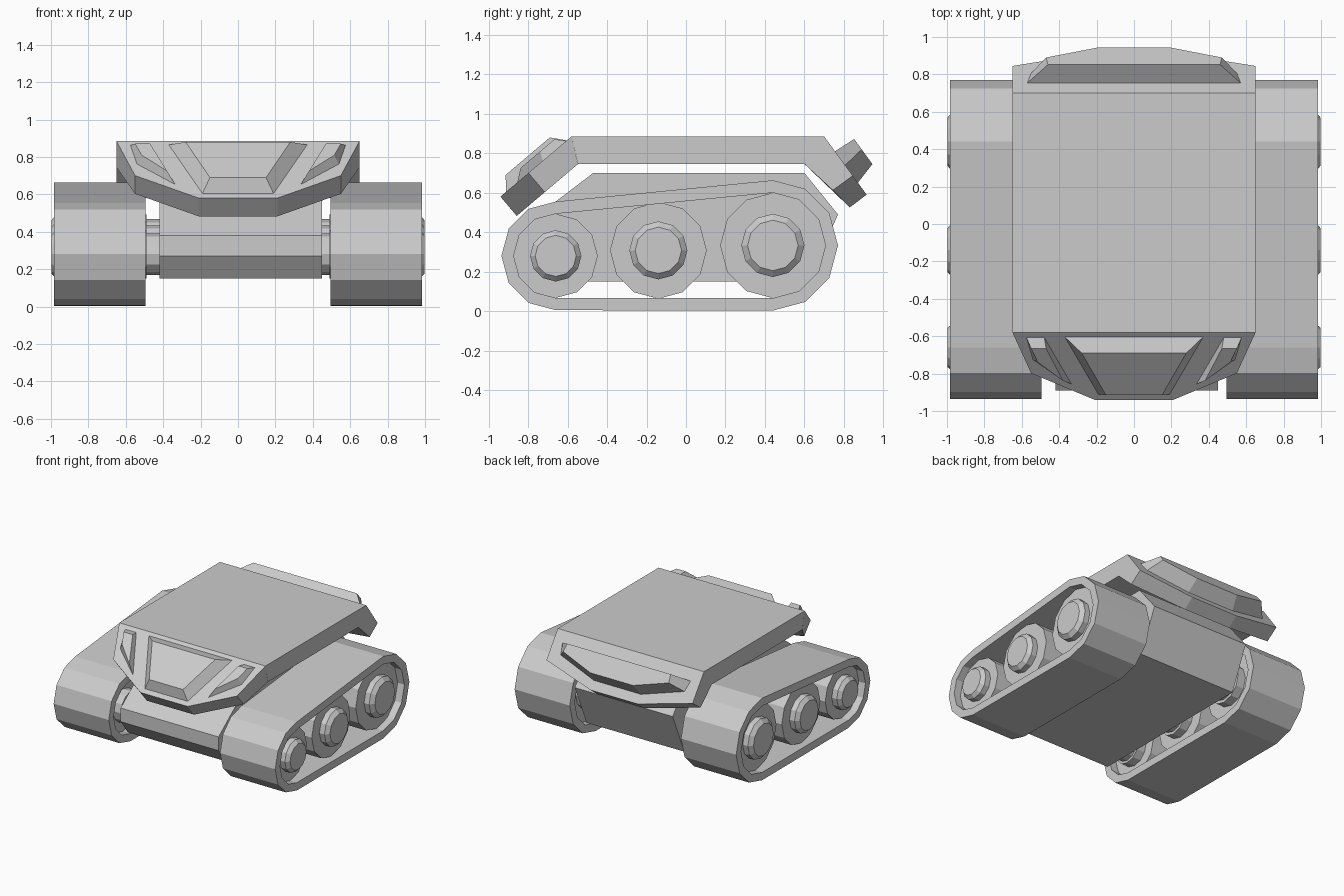
import bpy, bmesh
from math import sin, cos, radians

cube = bpy.data.objects.get("Cube")
if cube:
    bpy.data.objects.remove(cube, do_unlink=True)

grey = bpy.data.materials.new("plain grey")
grey.use_nodes = True
grey.diffuse_color = (0.6, 0.6, 0.6, 1)
grey.node_tree.nodes["Principled BSDF"].inputs["Base Color"].default_value = (0.6, 0.6, 0.6, 1)


def skin(name, loops, closed=False):
    """Bridge matching loops of points; cap the ends unless the chain is closed."""
    bm = bmesh.new()
    rings = [[bm.verts.new(p) for p in loop] for loop in loops]
    pairs = list(zip(rings, rings[1:]))
    if closed:
        pairs.append((rings[-1], rings[0]))
    else:
        bm.faces.new(rings[0])
        bm.faces.new(rings[-1])
    for a, b in pairs:
        for i in range(len(a)):
            j = (i + 1) % len(a)
            bm.faces.new((a[i], a[j], b[j], b[i]))
    bmesh.ops.recalc_face_normals(bm, faces=bm.faces)
    mesh = bpy.data.meshes.new(name)
    bm.to_mesh(mesh)
    bm.free()
    mesh.materials.append(grey)
    obj = bpy.data.objects.new(name, mesh)
    bpy.context.collection.objects.link(obj)
    return obj


def arc(y, z, r, start, end):
    """Points on a twelve-sided circle in the side plane."""
    return [(y + r * cos(radians(a)), z + r * sin(radians(a)))
            for a in range(start, end + 1, 30)]


def at_x(x, points):
    return [(x, y, z) for y, z in points]


def mirrored(half):
    """Complete a symmetric outline given on the +x side."""
    return half + [(-x, s, h) for x, s, h in reversed(half)]


def on_plate(origin, down, points):
    """Map (x, distance down the slope, height above it) into space."""
    (oy, oz), (dy, dz) = origin, down
    side = 1 if dy > 0 else -1
    ny, nz = -dz * side, dy * side
    return [(x, oy + s * dy + h * ny, oz + s * dz + h * nz) for x, s, h in points]


# Hull
hull = [(-0.80, 0.15), (-0.89, 0.27), (-0.89, 0.38), (-0.47, 0.70),
        (0.60, 0.70), (0.77, 0.49), (0.62, 0.15)]
skin("hull", [at_x(-0.42, hull), at_x(0.45, hull)])

# Tracks and wheels
FRONT, MIDDLE, BACK = (-0.66, 0.28), (-0.14, 0.308), (0.44, 0.333)
WHEELS = (("front", FRONT, 0.213, 0.13), ("middle", MIDDLE, 0.245, 0.147),
          ("back", BACK, 0.267, 0.16))


def belt(front_r, back_r):
    return arc(*FRONT, front_r, 90, 270) + arc(*BACK, back_r, -90, 90)


outer, inner = belt(0.275, 0.33), belt(0.213, 0.267)
for side, label in ((1, "left"), (-1, "right")):
    near, far = side * 0.495, side * 0.985
    skin(label + "_track", [at_x(near, outer), at_x(far, outer),
                            at_x(far, inner), at_x(near, inner)], closed=True)
    for place, centre, r, hub in WHEELS:
        steps = [(0.40, hub * 0.85), (0.49, hub * 0.85), (0.49, hub), (0.56, hub),
                 (0.56, r), (0.925, r), (0.925, hub), (0.97, hub), (0.998, hub * 0.8)]
        skin(f"{label}_{place}_wheel",
             [at_x(side * x, arc(*centre, q, 0, 330)) for x, q in steps])

# Roof slab
skin("roof", [[(x, y, z) for x, y in ((-0.65, f), (0.65, f), (0.65, b), (-0.65, b))]
              for z, f, b in ((0.885, -0.58, 0.70), (0.745, -0.547, 0.60))])

# Sloping front plate
NOSE = ((-0.58, 0.885), (-0.763, -0.646))
plate = [(0.65, 0, 0), (0.55, 0.286, 0), (0.21, 0.472, 0)]
under = [(0.65, 0.066, -0.128), (0.55, 0.286, -0.128), (0.21, 0.472, -0.128)]
skin("front_plate", [on_plate(*NOSE, mirrored(p)) for p in (plate, under)])

# Raised panels on the front plate
base = [(0.37, 0.031, 0), (0.19, 0.434, 0)]
top = [(0.28, 0.087, 0.067), (0.15, 0.381, 0.067)]
skin("front_centre_panel", [on_plate(*NOSE, mirrored(p)) for p in (base, top)])

base = [(0.48, 0.035), (0.575, 0.035), (0.54, 0.19), (0.335, 0.36)]
top = [(0.47, 0.075), (0.55, 0.075), (0.515, 0.17), (0.38, 0.30)]
for side, label in ((1, "left"), (-1, "right")):
    skin(label + "_front_panel",
         [on_plate(*NOSE, [(side * x, s, h) for x, s in outline])
          for outline, h in ((base, 0), (top, 0.045))])

# Sloping back plate and its raised block
TAIL = ((0.70, 0.885), (0.589, -0.808))
plate = [(0.65, 0, 0), (0.65, 0.246, 0), (0.21, 0.365, 0)]
under = [(0.65, 0.054, -0.163), (0.65, 0.246, -0.125), (0.21, 0.367, -0.107)]
skin("back_plate", [on_plate(*TAIL, mirrored(p)) for p in (plate, under)])

base = [(0.57, 0.093, 0), (0.55, 0.18, 0), (0.21, 0.29, 0)]
top = [(0.46, 0.10, 0.115), (0.47, 0.165, 0.115), (0.19, 0.257, 0.115)]
skin("back_block", [on_plate(*TAIL, mirrored(p)) for p in (base, top)])
